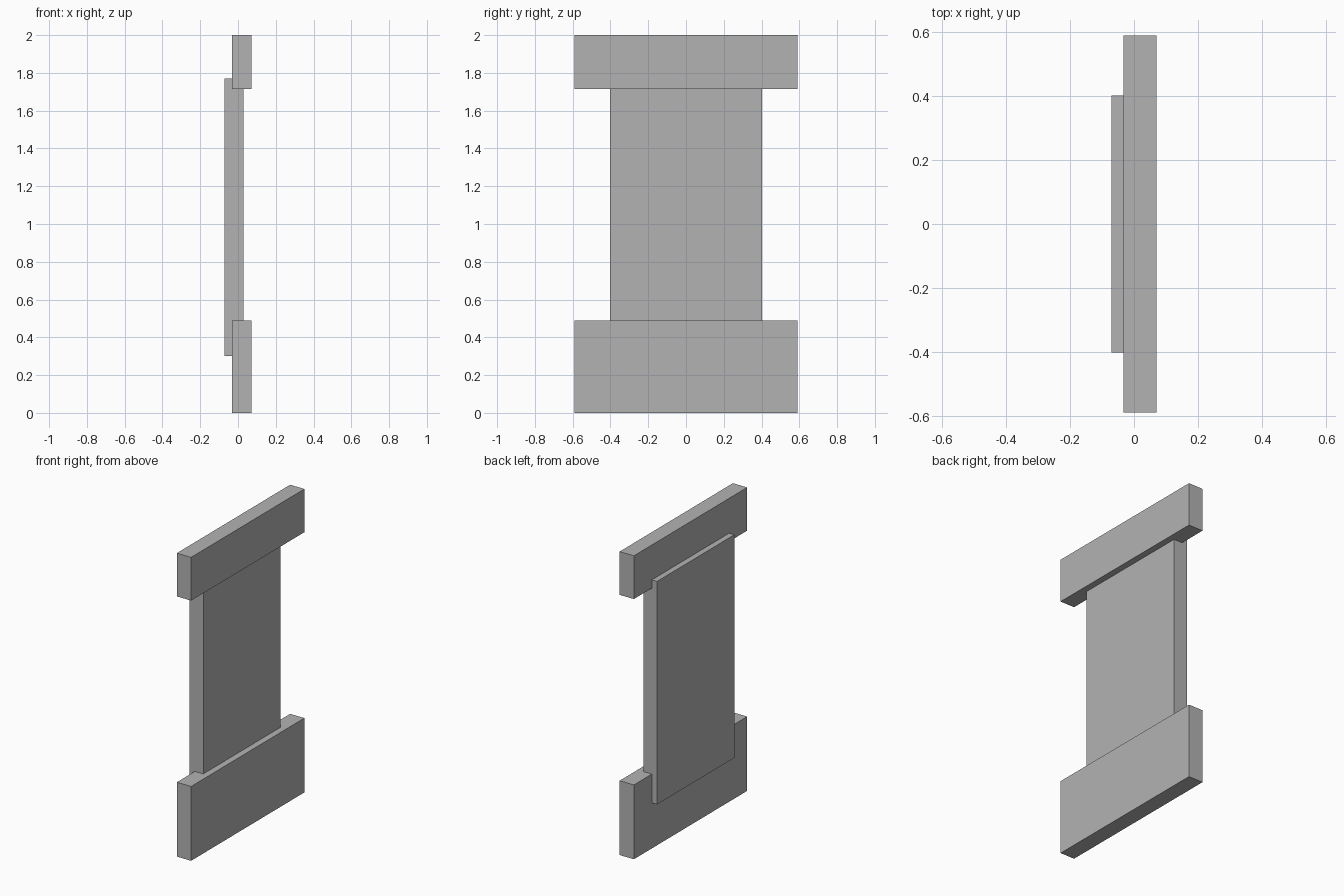
import bpy
from mathutils import Vector

cube = bpy.data.objects.get("Cube")
if cube:
    bpy.data.objects.remove(cube, do_unlink=True)

# Single plain grey
grey = bpy.data.materials.new("grey")
grey.use_nodes = True
color = (0.45, 0.45, 0.45, 1)
grey.diffuse_color = color
grey.node_tree.nodes["Principled BSDF"].inputs["Base Color"].default_value = color


def slab(name, x0, x1, half_depth, z0, z1):
    """Box spanning the given x and z ranges, centred on y."""
    bpy.ops.mesh.primitive_cube_add(size=1)
    obj = bpy.context.object
    obj.name = name
    size = Vector((x1 - x0, 2 * half_depth, z1 - z0))
    centre = Vector(((x0 + x1) / 2, 0, (z0 + z1) / 2))
    for v in obj.data.vertices:
        v.co = v.co * size + centre
    obj.data.materials.append(grey)
    return obj


# Wide rails at the bottom and top, with the panel set back into them
slab("bottom_rail", -0.033, 0.071, 0.59, 0, 0.49)
slab("top_rail", -0.033, 0.071, 0.59, 1.715, 2)
slab("centre_panel", -0.071, 0.029, 0.403, 0.30, 1.77)
